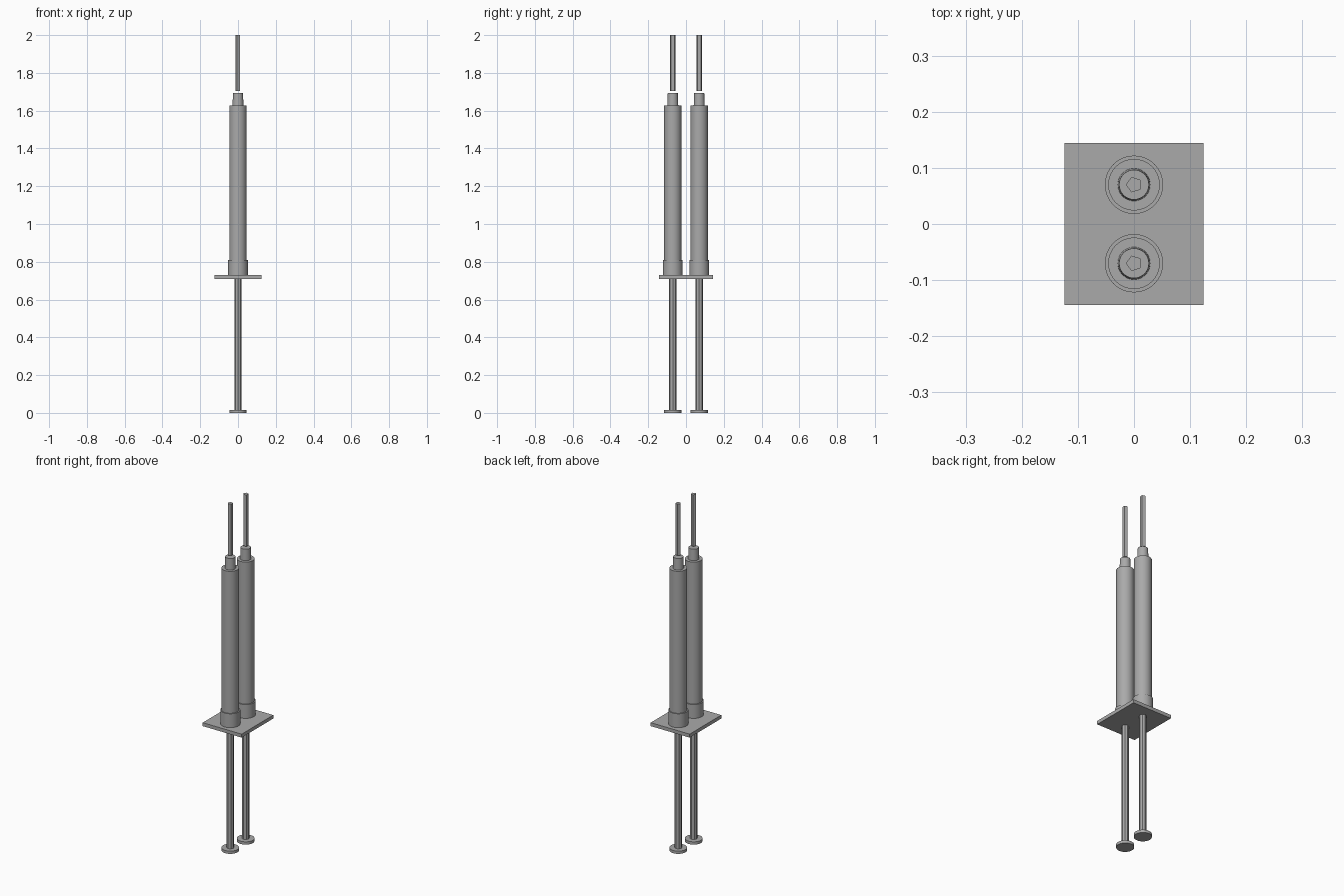
import bpy
import math

cube = bpy.data.objects.get("Cube")
if cube:
    bpy.data.objects.remove(cube, do_unlink=True)

grey = bpy.data.materials.new("plain grey")
grey.use_nodes = True
colour = (0.4, 0.4, 0.4, 1)
grey.diffuse_color = colour
grey.node_tree.nodes["Principled BSDF"].inputs["Base Color"].default_value = colour


def finish(name):
    obj = bpy.context.object
    obj.name = name
    obj.data.materials.append(grey)
    return obj


def column(name, y, bottom, top, r_bottom, r_top=None, sides=32, turn=0):
    """Upright cylinder, cone or prism between two heights."""
    bpy.ops.mesh.primitive_cone_add(
        vertices=sides, radius1=r_bottom, radius2=r_top or r_bottom,
        depth=top - bottom, location=(0, y, (bottom + top) / 2),
        rotation=(0, 0, turn))
    obj = finish(name)
    if sides > 12:
        bpy.ops.object.shade_smooth_by_angle(angle=math.radians(30))
    return obj


# Shared finger plate
bpy.ops.mesh.primitive_cube_add(size=1, location=(0, 0, 0.72))
plate = finish("finger_plate")
plate.scale = (0.248, 0.288, 0.02)

# Two identical syringes side by side
for side, y in (("front", -0.07), ("back", 0.07)):
    column(side + "_thumb_disc", y, 0, 0.016, 0.046)
    column(side + "_plunger_rod", y, 0.016, 0.73, 0.019, sides=8)
    column(side + "_collar", y, 0.73, 0.81, 0.052)
    column(side + "_barrel", y, 0.73, 1.628, 0.046)
    column(side + "_nozzle", y, 1.628, 1.693, 0.029, 0.0265)
    # Five-sided needle with one corner towards the right side
    column(side + "_needle", y, 1.703, 2, 0.0145, sides=5, turn=math.pi / 2)
